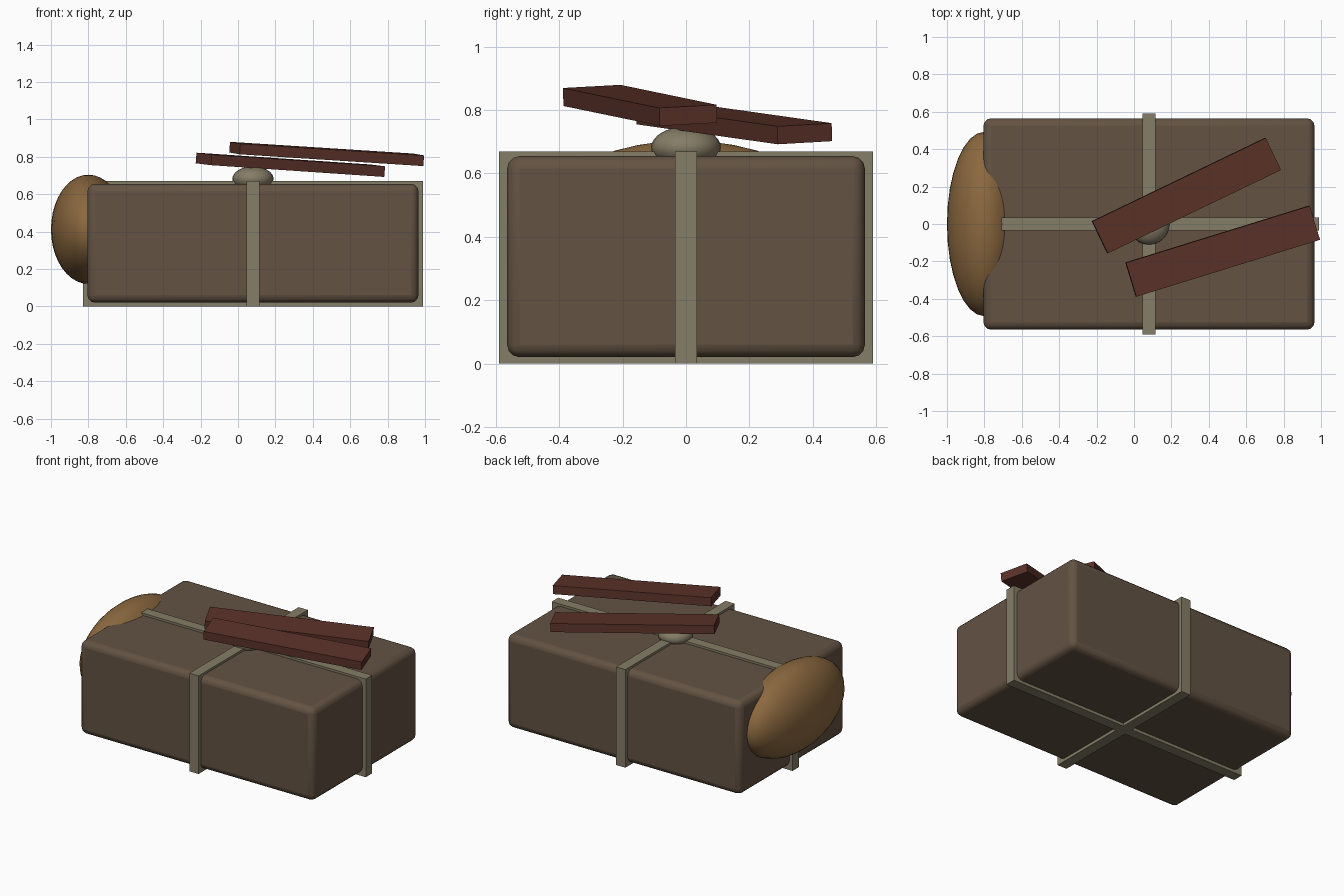
import bpy
from math import radians

if "Cube" in bpy.data.objects:
    bpy.data.objects.remove(bpy.data.objects["Cube"])


def material(name, rgb):
    m = bpy.data.materials.new(name)
    m.diffuse_color = (*rgb, 1)
    m.use_nodes = True
    m.node_tree.nodes["Principled BSDF"].inputs["Base Color"].default_value = m.diffuse_color
    return m


CANVAS = material("canvas", (0.125, 0.085, 0.055))
STRAP = material("strap", (0.235, 0.205, 0.135))
ROLL = material("roll", (0.26, 0.14, 0.05))
WOOD = material("wood", (0.105, 0.032, 0.022))


def finish(name, size, mat):
    o = bpy.context.object
    o.name = name
    o.scale = size
    bpy.ops.object.transform_apply(location=False, rotation=False, scale=True)
    o.data.materials.append(mat)
    return o


def box(name, loc, size, mat, rot=(0, 0, 0)):
    bpy.ops.mesh.primitive_cube_add(size=1, location=loc,
                                    rotation=[radians(a) for a in rot])
    return finish(name, size, mat)


def ellipsoid(name, loc, radii, mat, segments, rings):
    bpy.ops.mesh.primitive_uv_sphere_add(segments=segments, ring_count=rings,
                                         radius=1, location=loc)
    o = finish(name, radii, mat)
    bpy.ops.object.shade_smooth()
    return o


# Soft-edged bundle
bundle = box("bundle", (0.08, 0, 0.3375), (1.77, 1.13, 0.635), CANVAS)
bevel = bundle.modifiers.new("soft_edges", "BEVEL")
bevel.width = 0.04
bevel.segments = 3
bpy.ops.object.shade_smooth_by_angle(angle=radians(30))

# Crossed straps wrapping the bundle
box("strap_across", (0.08, 0, 0.335), (0.07, 1.18, 0.67), STRAP)
box("strap_along", (0.08, 0, 0.335), (1.82, 0.07, 0.67), STRAP)

# Knot where the straps cross
ellipsoid("knot", (0.08, 0, 0.682), (0.11, 0.11, 0.066), STRAP, 24, 16)

# Bulging roll at the left end
ellipsoid("end_roll", (-0.8, 0, 0.412), (0.2, 0.493, 0.292), ROLL, 32, 20)

# Two loose planks on top
for name, loc, yaw in (("lower_plank", (0.28, 0.152, 0.757), 25.7),
                       ("upper_plank", (0.474, -0.145, 0.815), 17.2)):
    box(name, loc, (1.03, 0.19, 0.057), WOOD, (3, 3.5, yaw))
